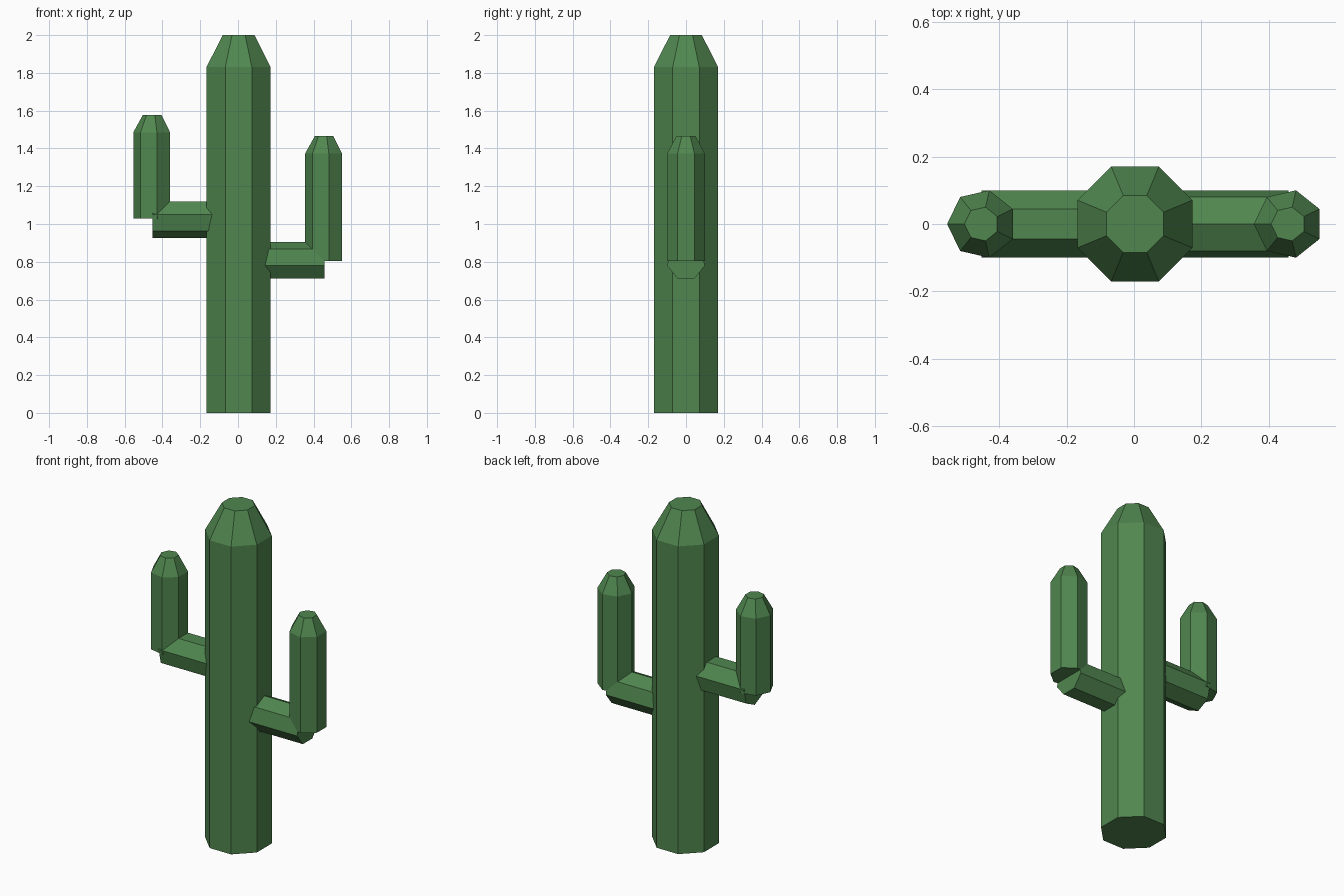
import bpy
import bmesh
from math import pi, cos, sin
from mathutils import Matrix, Vector

cube = bpy.data.objects.get("Cube")
if cube:
    bpy.data.objects.remove(cube)

green = bpy.data.materials.new("cactus green")
green.use_nodes = True
green.diffuse_color = (0.08, 0.24, 0.078, 1)
green.node_tree.nodes["Principled BSDF"].inputs["Base Color"].default_value = green.diffuse_color


def stem(name, sides, phase, rings, location, tilt=Matrix()):
    """Flat-faced capped stem lofted through (height, radius) rings."""
    bm = bmesh.new()
    loops = [[bm.verts.new((r * cos(phase + 2 * pi * i / sides),
                            r * sin(phase + 2 * pi * i / sides), h))
              for i in range(sides)] for h, r in rings]
    for low, high in zip(loops, loops[1:]):
        for i in range(sides):
            j = (i + 1) % sides
            bm.faces.new((low[i], low[j], high[j], high[i]))
    bm.faces.new(loops[0][::-1])
    bm.faces.new(loops[-1])
    bm.transform(Matrix.Translation(Vector(location)) @ tilt)
    bmesh.ops.recalc_face_normals(bm, faces=bm.faces)
    mesh = bpy.data.meshes.new(name)
    bm.to_mesh(mesh)
    bm.free()
    mesh.materials.append(green)
    obj = bpy.data.objects.new(name, mesh)
    bpy.context.collection.objects.link(obj)


CENTRE = 0.003   # trunk axis
REACH = 0.455    # trunk axis to arm axis
ARM = 0.1025     # arm radius

# Octagonal trunk with tapered top
stem("trunk", 8, pi / 8, [(0, 0.184), (1.83, 0.184), (2.0, 0.091)], (CENTRE, 0, 0))

# Seven-sided arms: a level branch from the trunk and an upright with a tapered top
for side, sign, branch_z, height in (("left", 1, 0.803, 0.57), ("right", -1, 1.028, 0.457)):
    stem(side + "_arm_branch", 7, pi, [(0, ARM), (REACH, ARM)],
         (CENTRE, 0, branch_z), Matrix.Rotation(sign * pi / 2, 4, "Y"))
    stem(side + "_arm_upright", 7, pi,
         [(0, ARM), (height, ARM), (height + 0.093, ARM / 2)],
         (CENTRE + sign * REACH, 0, branch_z))
